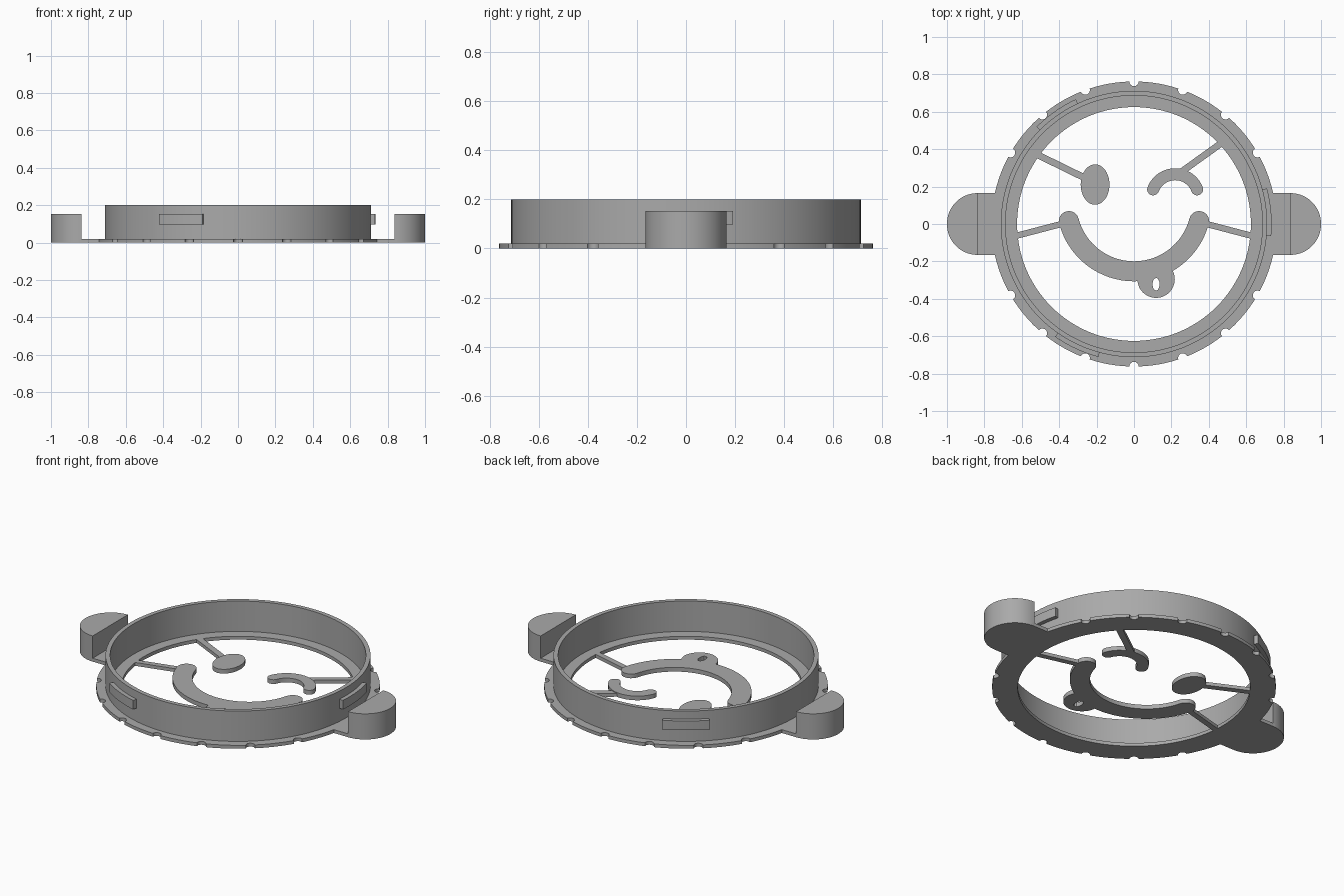
import bpy, bmesh
from math import sin, cos, radians, atan2, pi

if "Cube" in bpy.data.objects:
    bpy.data.objects.remove(bpy.data.objects["Cube"])

grey = bpy.data.materials.new("plain grey")
grey.use_nodes = True
colour = (0.4, 0.4, 0.4, 1)
grey.diffuse_color = colour
grey.node_tree.nodes["Principled BSDF"].inputs["Base Color"].default_value = colour

PLATE = 0.02
FACE = 0.025


def arc(cx, cy, rx, a0, a1, n=32, ry=None):
    """Points along an arc, angles in degrees."""
    ry = ry or rx
    angles = [radians(a0 + (a1 - a0) * i / n) for i in range(n + 1)]
    return [(cx + rx * cos(a), cy + ry * sin(a)) for a in angles]


def oval(cx, cy, rx, ry=None, n=48):
    return arc(cx, cy, rx, 0, 360, n, ry)[:-1]


def bar(p, q, width):
    """Outline of a straight bar between two points."""
    a = atan2(q[1] - p[1], q[0] - p[0])
    dx, dy = -sin(a) * width / 2, cos(a) * width / 2
    return [(p[0] - dx, p[1] - dy), (q[0] - dx, q[1] - dy),
            (q[0] + dx, q[1] + dy), (p[0] + dx, p[1] + dy)]


def round_arc(cx, cy, r, a0, a1, width):
    """Outline of a thick arc with round ends."""
    h = width / 2
    end = (cx + r * cos(radians(a1)), cy + r * sin(radians(a1)))
    start = (cx + r * cos(radians(a0)), cy + r * sin(radians(a0)))
    return (arc(cx, cy, r + h, a0, a1) + arc(*end, h, a1, a1 + 180, 12)[1:-1]
            + arc(cx, cy, r - h, a1, a0) + arc(*start, h, a0 + 180, a0 + 360, 12)[1:-1])


def prism(name, outline, z0, z1):
    """Upright solid from a counter-clockwise outline."""
    bm = bmesh.new()
    face = bm.faces.new([bm.verts.new((x, y, z0)) for x, y in outline])
    top = bmesh.ops.extrude_face_region(bm, geom=[face])["geom"]
    bmesh.ops.translate(bm, vec=(0, 0, z1 - z0),
                        verts=[v for v in top if isinstance(v, bmesh.types.BMVert)])
    bmesh.ops.recalc_face_normals(bm, faces=bm.faces[:])
    mesh = bpy.data.meshes.new(name)
    bm.to_mesh(mesh)
    bm.free()
    mesh.materials.append(grey)
    obj = bpy.data.objects.new(name, mesh)
    bpy.context.collection.objects.link(obj)
    return obj


def combine(target, other, operation):
    """Apply a boolean and remove the second solid."""
    mod = target.modifiers.new("combine", "BOOLEAN")
    mod.operation, mod.object, mod.solver = operation, other, "EXACT"
    bpy.context.view_layer.objects.active = target
    bpy.ops.object.modifier_apply(modifier=mod.name)
    bpy.data.objects.remove(other)


def cut(target, outline):
    combine(target, prism("cutter", outline, -0.1, 0.5), "DIFFERENCE")


def add(target, outline, height):
    combine(target, prism("piece", outline, 0, height), "UNION")


# Base ring with small notches around the rim
base = prism("base_ring", oval(0, 0, 0.762, n=144), 0, PLATE)
cut(base, oval(0, 0, 0.625, n=128))
for k in range(18):
    a = radians(10 + 20 * k)
    if abs(sin(a)) > 0.2:
        cut(base, oval(0.762 * cos(a), 0.762 * sin(a), 0.025, n=16))

# Ear tabs
for s in (-1, 1):
    add(base, bar((s * 0.69, 0), (s * 0.85, 0), 0.33), PLATE)

# Tall wall
wall = prism("wall", oval(0, 0, 0.712, n=128), PLATE, 0.2)
cut(wall, oval(0, 0, 0.687, n=128))

# Half-round ear posts
for s, side in ((1, "left"), (-1, "right")):
    turn = 0 if s > 0 else 180
    prism(side + "_ear", arc(s * 0.838, 0, 0.162, turn - 90, turn + 90, 32, 0.165), 0, 0.152)

# Three locking clips around the wall
for k in range(3):
    a = 5 + 120 * k
    prism(f"clip_{k + 1}", arc(0, 0, 0.736, a - 10, a + 10, 12)
          + arc(0, 0, 0.705, a + 10, a - 10, 12), 0.098, 0.152)

# Smile with a tongue that has a small slot
smile = prism("smile", round_arc(0, 0.107, 0.36, 194.7, 345.3, 0.107), 0, FACE)
add(smile, oval(0.118, -0.295, 0.1), FACE)
cut(smile, oval(0.118, -0.322, 0.019, 0.034, 12))
for s in (-1, 1):
    add(smile, bar((s * 0.64, -0.066), (s * 0.35, 0.01), 0.033), PLATE)

# Open eye and its strut
eye = prism("open_eye", oval(-0.208, 0.211, 0.077, 0.108), 0, FACE)
add(eye, bar((-0.53, 0.377), (-0.23, 0.23), 0.036), PLATE)

# Winking eye and its strut
wink = prism("winking_eye", round_arc(0.22, 0.14, 0.126, 21, 159, 0.064), 0, FACE)
add(wink, bar((0.255, 0.28), (0.475, 0.438), 0.036), PLATE)

# Smooth the curved sides, keep the edges sharp
for obj in bpy.context.scene.objects:
    if obj.type == "MESH":
        bpy.ops.object.select_all(action="DESELECT")
        obj.select_set(True)
        bpy.context.view_layer.objects.active = obj
        bpy.ops.object.shade_smooth_by_angle(angle=pi / 6)
